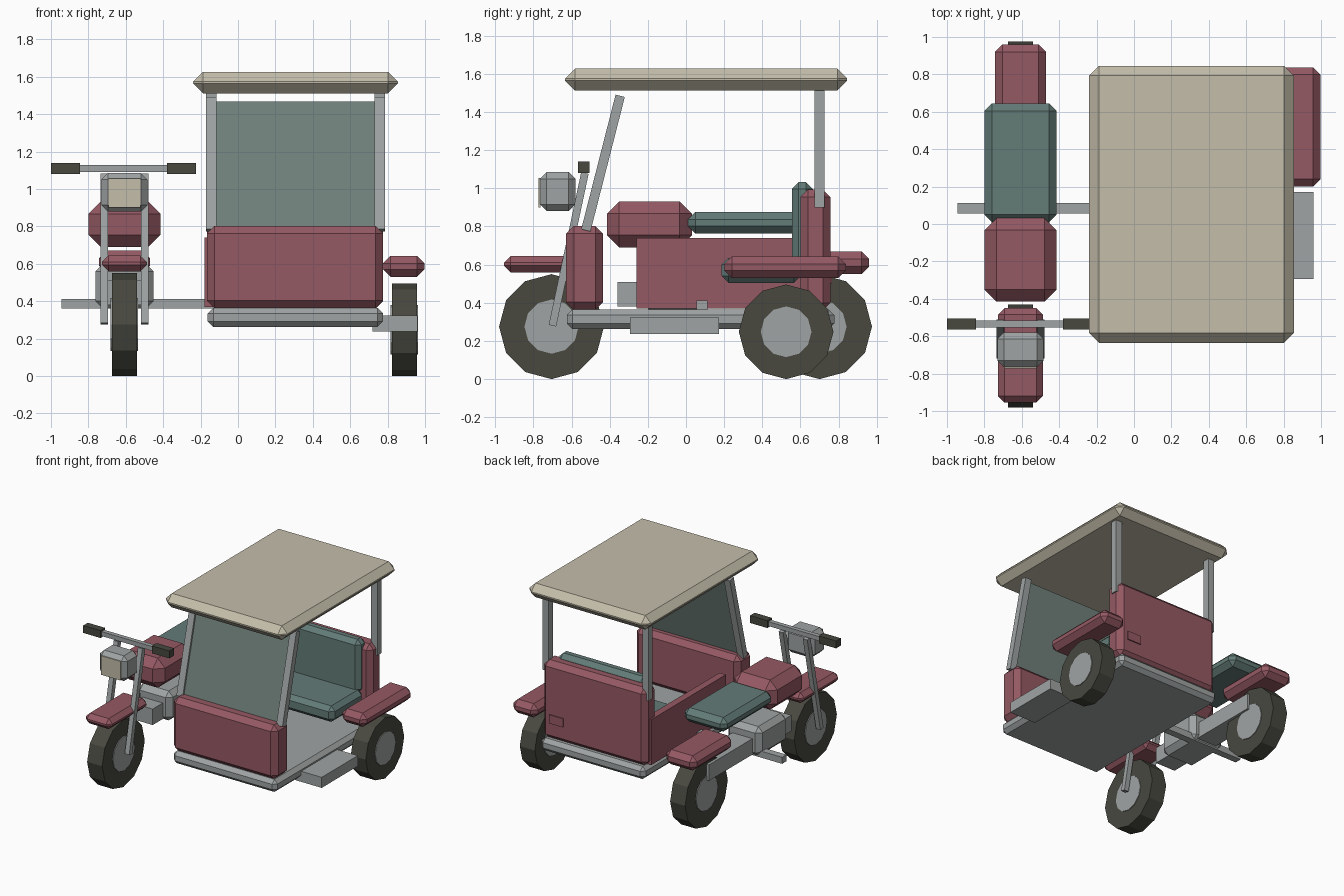
import bpy
import math

cube = bpy.data.objects.get("Cube")
if cube:
    bpy.data.objects.remove(cube, do_unlink=True)


def material(name, r, g, b):
    m = bpy.data.materials.new(name)
    m.use_nodes = True
    m.diffuse_color = (r, g, b, 1)
    bsdf = next(n for n in m.node_tree.nodes if n.type == "BSDF_PRINCIPLED")
    bsdf.inputs["Base Color"].default_value = (r, g, b, 1)
    return m


RED = material("dusty red paint", 0.30, 0.10, 0.125)
CREAM = material("cream canopy", 0.55, 0.51, 0.40)
GREY = material("grey metal", 0.35, 0.37, 0.37)
TEAL = material("teal upholstery", 0.125, 0.20, 0.185)
GLASS = material("tinted glass", 0.165, 0.22, 0.20)
DARK = material("dark rubber", 0.065, 0.065, 0.051)


def finish(name, mat):
    ob = bpy.context.object
    ob.name = ob.data.name = name
    ob.data.materials.append(mat)
    return ob


def box(name, mat, x, y, z, bevel=0.0, tilt=0.0):
    """Box from (min, max) ranges, with an optional chamfer."""
    ranges = (x, y, z)
    bpy.ops.mesh.primitive_cube_add(size=1, location=[(a + b) / 2 for a, b in ranges])
    ob = finish(name, mat)
    size = [b - a for a, b in ranges]
    for v in ob.data.vertices:
        v.co = [c * s for c, s in zip(v.co, size)]
    ob.rotation_euler.x = tilt
    if bevel:
        mod = ob.modifiers.new("chamfer", "BEVEL")
        mod.width = bevel
        mod.segments = 1
    return ob


def leaning(name, mat, x, low, high, depth):
    """Box leaning in the YZ plane, running from low to high."""
    dy, dz = high[0] - low[0], high[1] - low[1]
    half = math.hypot(dy, dz) / 2
    cy, cz = (low[0] + high[0]) / 2, (low[1] + high[1]) / 2
    return box(name, mat, x, (cy - depth / 2, cy + depth / 2),
               (cz - half, cz + half), tilt=math.atan2(-dy, dz))


def wheel(name, x, y, radius, hub):
    for part, mat, r, width in (("tyre", DARK, radius, 0.135), ("hub", GREY, hub, 0.147)):
        bpy.ops.mesh.primitive_cylinder_add(vertices=12, radius=r, depth=width,
                                            location=(x, y, radius),
                                            rotation=(0, math.pi / 2, 0))
        finish(name + "_" + part, mat)


def around(c, half):
    return (c - half, c + half)


BIKE = -0.607  # motorcycle centre line

# Wheels
wheel("front_wheel", BIKE, -0.705, 0.275, 0.142)
wheel("rear_wheel", BIKE, 0.70, 0.275, 0.142)
wheel("sidecar_wheel", 0.89, 0.525, 0.248, 0.133)

# Motorcycle body
box("front_fender", RED, around(BIKE, 0.12), (-0.955, -0.45), (0.56, 0.645), 0.035)
box("rear_fender", RED, around(BIKE, 0.137), (0.44, 0.96), (0.55, 0.67), 0.04)
box("fuel_tank", RED, around(BIKE, 0.193), (-0.415, 0.032), (0.69, 0.932), 0.065)
box("bike_seat", TEAL, around(BIKE, 0.193), (0.01, 0.645), (0.762, 0.877), 0.04)
box("frame_beam", GREY, around(BIKE, 0.09), (-0.36, 0.70), (0.38, 0.51))
box("engine", GREY, around(BIKE, 0.155), (-0.23, 0.14), (0.36, 0.60), 0.04)
box("foot_bar", GREY, (-0.945, -0.05), (0.055, 0.112), (0.36, 0.413))

# Steering
for side in (-1, 1):
    leaning("fork_leg", GREY, around(BIKE + side * 0.109, 0.02),
            (-0.70, 0.28), (-0.53, 1.08), 0.04)
    box("grip", DARK, around(BIKE - 0.005 + side * 0.31, 0.078), around(-0.535, 0.03), (1.08, 1.14))
box("handlebar", GREY, (-0.99, -0.235), around(-0.535, 0.018), (1.092, 1.128))
box("headlight_body", GREY, around(BIKE, 0.124), (-0.765, -0.58), (0.88, 1.085), 0.035)
box("headlight_lens", CREAM, around(BIKE, 0.086), (-0.772, -0.764), (0.90, 1.055))

# Sidecar tub
box("floor", GREY, (-0.162, 0.775), (-0.625, 0.778), (0.262, 0.365), 0.03)
box("front_panel", RED, (-0.165, 0.775), (-0.628, -0.435), (0.363, 0.803), 0.04)
box("back_panel", RED, (-0.165, 0.775), (0.60, 0.757), (0.36, 0.995), 0.04)
box("inner_wall", RED, (-0.178, -0.12), (-0.26, 0.70), (0.37, 0.74))
box("tail_plate", RED, (0.575, 0.70), (0.757, 0.766), (0.50, 0.57))
box("side_step", GREY, (0.72, 0.96), (-0.293, 0.172), (0.237, 0.323))
box("sidecar_fender", RED, (0.775, 0.997), (0.20, 0.838), (0.53, 0.642), 0.04)

# Sidecar bench
box("bench_cushion", TEAL, (-0.11, 0.72), (0.187, 0.60), (0.505, 0.635), 0.035)
box("bench_backrest", TEAL, (-0.09, 0.70), (0.555, 0.665), (0.60, 1.032), 0.035)

# Windscreen, posts and canopy
LOW, HIGH = (-0.525, 0.78), (-0.345, 1.485)
for x in (-0.143, 0.757):
    leaning("windscreen_post", GREY, around(x, 0.028), LOW, HIGH, 0.05)
    box("rear_post", GREY, around(x, 0.028), around(0.70, 0.027), (0.90, 1.53))
leaning("windscreen", GLASS, (-0.12, 0.735), LOW, (-0.35, 1.466), 0.02)
box("canopy", CREAM, (-0.24, 0.855), (-0.635, 0.845), (1.512, 1.627), 0.052)
